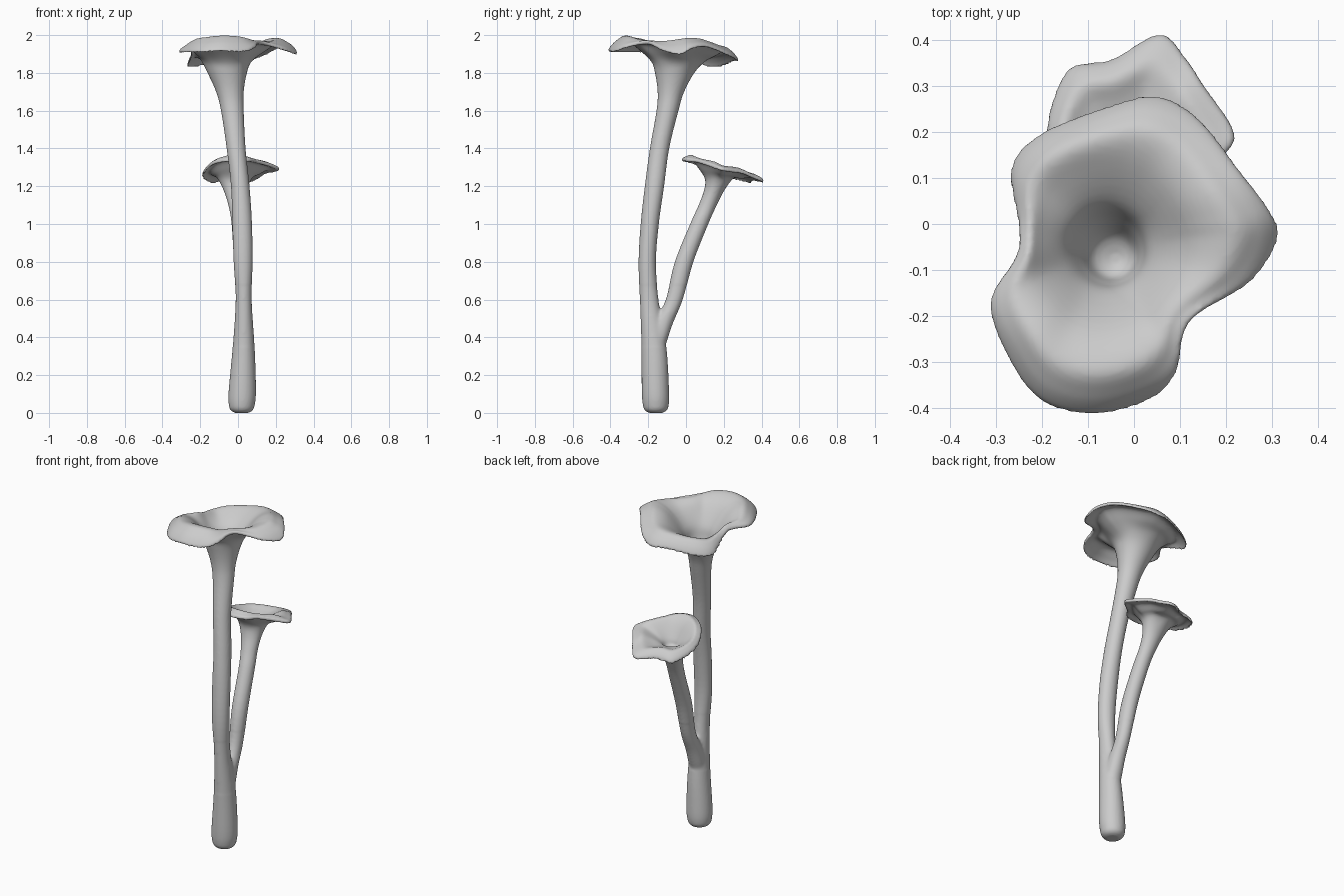
import bpy, bmesh, math
from mathutils import Vector

if "Cube" in bpy.data.objects:
    bpy.data.objects.remove(bpy.data.objects["Cube"])

N = 96  # segments around


def catmull(a, b, c, d, t):
    return 0.5 * (2 * b + (c - a) * t + (2 * a - 5 * b + 4 * c - d) * t * t
                  + (3 * b - a - 3 * c + d) * t ** 3)


def resample_closed(points, count):
    pts = [Vector(p) for p in points]
    n, out = len(pts), []
    for i in range(count):
        u = i * n / count
        k = int(u)
        out.append(catmull(pts[k - 1], pts[k], pts[(k + 1) % n], pts[(k + 2) % n], u - k))
    return out


def loft(name, rings, steps=5):
    """Smooth skin through key rings, closed at both ends."""
    last = len(rings) - 1
    fine = []
    for k in range(last):
        q = [rings[max(k - 1, 0)], rings[k], rings[k + 1], rings[min(k + 2, last)]]
        for s in range(steps):
            fine.append([catmull(*[r[i] for r in q], s / steps) for i in range(N)])
    fine.append(rings[last])
    bm = bmesh.new()
    vs = [[bm.verts.new(p) for p in ring] for ring in fine]
    for a, b in zip(vs, vs[1:]):
        for i in range(N):
            j = (i + 1) % N
            bm.faces.new((a[i], a[j], b[j], b[i]))
    bm.faces.new(vs[0][::-1])
    bm.faces.new(vs[-1])
    bmesh.ops.recalc_face_normals(bm, faces=bm.faces)
    me = bpy.data.meshes.new(name)
    bm.to_mesh(me)
    bm.free()
    ob = bpy.data.objects.new(name, me)
    bpy.context.collection.objects.link(ob)
    return ob


def trumpet(name, stem, rim, funnel):
    """stem / funnel: (x, y, z, rx, ry); rim: (x, y, rim z, crest z)."""
    cx, cy, cz, rx, ry = stem[-1]
    edge = resample_closed([(*p,) for p in rim], N)
    ang = [math.atan2(p[1] - cy, p[0] - cx) for p in edge]

    def ellipse(x, y, z, a, b):
        return [Vector((x + a * math.cos(t), y + b * math.sin(t), z)) for t in ang]

    base = ellipse(cx, cy, cz, rx, ry)

    def brim(f, height):
        return [Vector((b.x + (e[0] - b.x) * f, b.y + (e[1] - b.y) * f, height(e[2], e[3])))
                for b, e in zip(base, edge)]

    rings = [ellipse(*s) for s in stem]
    rings += [brim(0.3, lambda r, c: 0.4 * cz + 0.6 * (c - 0.03)),
              brim(0.6, lambda r, c: c - 0.024),
              brim(0.85, lambda r, c: 0.5 * (r + c) - 0.012),
              brim(1.0, lambda r, c: r),
              brim(0.99, lambda r, c: r + 0.018),
              brim(0.83, lambda r, c: 0.4 * r + 0.6 * c + 0.006),
              brim(0.58, lambda r, c: c),
              brim(0.22, lambda r, c: 0.3 * cz + 0.7 * c)]
    rings += [ellipse(*s) for s in funnel]
    return loft(name, rings)


# Tall mushroom
tall = trumpet("mushroom_cluster",
    [(.02, -.16, 0, .035, .035), (.02, -.16, .012, .056, .056), (.02, -.16, .04, .068, .068),
     (.023, -.162, .12, .072, .072), (.03, -.17, .35, .058, .066), (.03, -.195, .6, .043, .05),
     (.027, -.205, .8, .05, .046), (.022, -.192, 1.0, .052, .048), (.012, -.167, 1.2, .049, .051),
     (-.01, -.14, 1.4, .05, .051), (-.03, -.098, 1.6, .06, .058), (-.043, -.08, 1.7, .073, .07),
     (-.057, -.06, 1.8, .104, .104), (-.06, -.042, 1.86, .132, .142)],
    [(.31, -.03, 1.895, 1.98), (.25, -.125, 1.915, 1.97), (.12, -.21, 1.955, 1.97),
     (.09, -.32, 1.93, 1.98), (.03, -.38, 1.91, 1.993), (-.09, -.41, 1.912, 1.998),
     (-.2, -.38, 1.908, 1.99), (-.27, -.29, 1.905, 1.98), (-.31, -.17, 1.905, 1.95),
     (-.255, -.07, 1.905, 1.94), (-.25, 0, 1.88, 1.92), (-.265, .12, 1.83, 1.905),
     (-.2, .195, 1.835, 1.915), (-.05, .255, 1.86, 1.93), (.05, .275, 1.86, 1.94),
     (.14, .225, 1.89, 1.95), (.23, .11, 1.935, 1.98), (.29, .03, 1.925, 1.985)],
    [(-.057, -.05, 1.85, .098, .102), (-.05, -.06, 1.78, .068, .07),
     (-.045, -.07, 1.72, .045, .045), (-.04, -.075, 1.70, .012, .012)])

# Short mushroom branching from the tall stem
short = trumpet("short_mushroom",
    [(.028, -.17, .28, .035, .035), (.028, -.15, .38, .048, .05), (.028, -.118, .48, .045, .052),
     (.028, -.062, .6, .04, .046), (.022, -.01, .8, .044, .049), (.01, .07, 1.0, .044, .048),
     (-.003, .115, 1.1, .048, .048), (-.013, .15, 1.18, .064, .054),
     (-.018, .175, 1.24, .09, .075)],
    [(.215, .2, 1.28, 1.31), (.15, .3, 1.265, 1.30), (.11, .36, 1.24, 1.28),
     (.055, .41, 1.218, 1.27), (-.05, .355, 1.225, 1.28), (-.14, .335, 1.215, 1.275),
     (-.185, .23, 1.24, 1.29), (-.18, .13, 1.27, 1.31), (-.13, .04, 1.315, 1.345),
     (-.04, -.018, 1.33, 1.365), (.05, 0, 1.33, 1.36), (.1, .06, 1.325, 1.345),
     (.19, .145, 1.295, 1.33)],
    [(-.018, .172, 1.25, .058, .05), (-.015, .165, 1.22, .034, .032),
     (-.015, .162, 1.212, .01, .01)])

# Fuse both into one organic skin
bpy.ops.object.select_all(action='DESELECT')
short.select_set(True)
tall.select_set(True)
bpy.context.view_layer.objects.active = tall
bpy.ops.object.join()
remesh = tall.modifiers.new("fuse", 'REMESH')
remesh.mode = 'VOXEL'
remesh.voxel_size = 0.007
bpy.ops.object.modifier_apply(modifier=remesh.name)

# Blend the fork of the stems, then lightly smooth everything
fork = tall.vertex_groups.new(name="fork")
fork.add([v.index for v in tall.data.vertices if .35 < v.co.z < .68], 1.0, 'REPLACE')
blend = tall.modifiers.new("fork_blend", 'SMOOTH')
blend.vertex_group = "fork"
blend.iterations = 20
soft = tall.modifiers.new("soften", 'SMOOTH')
soft.iterations = 3
for p in tall.data.polygons:
    p.use_smooth = True
